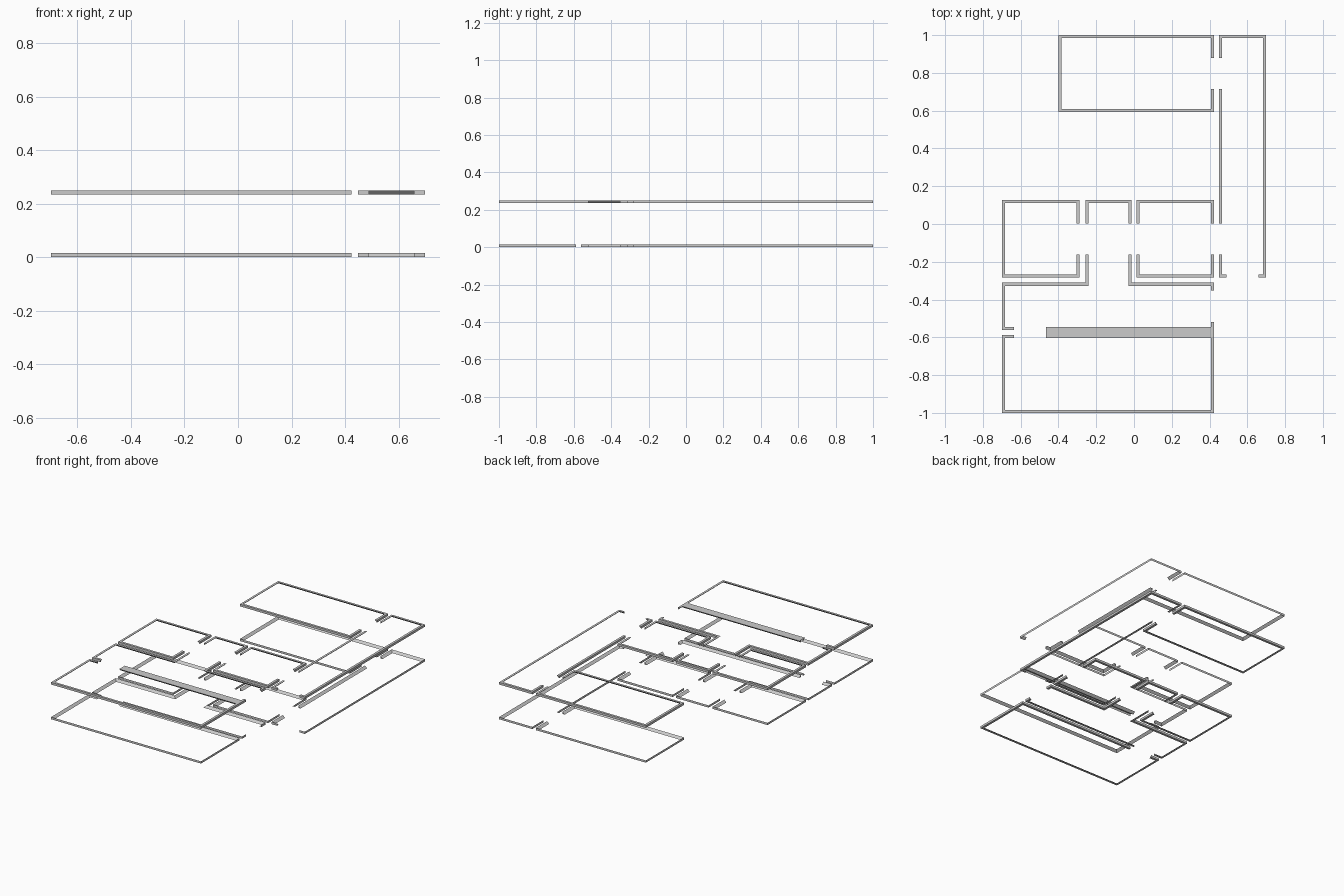
import bpy
from mathutils import Vector

if "Cube" in bpy.data.objects:
    bpy.data.objects.remove(bpy.data.objects["Cube"])

W, H, TOP = 0.016, 0.015, 0.25

# Wall lines of each room, with the room on the left of the path
rooms = {
    "back_room": [[(.423, .88), (.423, 1), (-.4, 1), (-.4, .592), (.423, .592), (.423, .715)]],
    "hall": [[(.449, -.162), (.449, -.283), (.49, -.283)],
             [(.658, -.283), (.698, -.283), (.698, 1), (.449, 1), (.449, .88)],
             [(.449, .715), (.449, .003)]],
    "left_room": [[(-.288, .003), (-.288, .126), (-.698, .126), (-.698, -.283), (-.288, -.283), (-.288, -.162)]],
    "middle_room": [[(.423, .003), (.423, .126), (.012, .126), (.012, .003)],
                    [(.012, -.162), (.012, -.283), (.423, -.283), (.423, -.162)]],
    "passage": [[(-.014, .003), (-.014, .126), (-.257, .126), (-.257, .003)]],
    "living_room": [[(-.257, -.162), (-.257, -.311), (-.698, -.311), (-.698, -.561), (-.635, -.561)],
                    [(-.466, -.561), (.423, -.561), (.423, -.52)],
                    [(.423, -.352), (.423, -.311), (-.014, -.311), (-.014, -.162)]],
    "front_room": [[(-.635, -.588), (-.698, -.588), (-.698, -1), (.423, -1), (.423, -.588), (-.466, -.588)]],
}


def make(name, verts, faces):
    me = bpy.data.meshes.new(name)
    me.from_pydata(verts, [], faces)
    ob = bpy.data.objects.new(name, me)
    bpy.context.collection.objects.link(ob)


def trim(name, paths, profile):
    """Sweep a triangular profile (inset, height) along paths with mitred corners."""
    verts, faces = [], []
    for path in paths:
        pts = [Vector(p) for p in path]
        normals = []
        for a, b in zip(pts, pts[1:]):
            d = (b - a).normalized()
            normals.append(Vector((-d.y, d.x)))
        start, last = len(verts), len(pts) - 1
        for i, p in enumerate(pts):
            m = normals[0] if i == 0 else normals[-1] if i == last else normals[i - 1] + normals[i]
            verts += [(p.x + m.x * u, p.y + m.y * u, z) for u, z in profile]
        for i in range(last):
            a, b = start + 3 * i, start + 3 * i + 3
            faces += [(a + j, a + (j + 1) % 3, b + (j + 1) % 3, b + j) for j in range(3)]
        faces += [(start + 2, start + 1, start), tuple(start + 3 * last + j for j in range(3))]
    # profile runs counter-clockwise in (inset, z); flip to face outwards
    make(name, verts, [f[::-1] for f in faces])


for room, paths in rooms.items():
    trim(room + "_baseboard", paths, [(0, 0), (W, 0), (0, H)])
    trim(room + "_crown", paths, [(0, TOP - H), (W, TOP), (0, TOP)])

# Cap closing the top of the dividing wall between the two crowns
make("divider_wall_cap",
     [(-.466, -.588, TOP), (.423, -.588, TOP), (.423, -.561, TOP), (-.466, -.561, TOP),
      (.423, -.588, TOP - H), (.423, -.561, TOP - H)],
     [(0, 1, 2, 3), (1, 4, 5, 2)])
